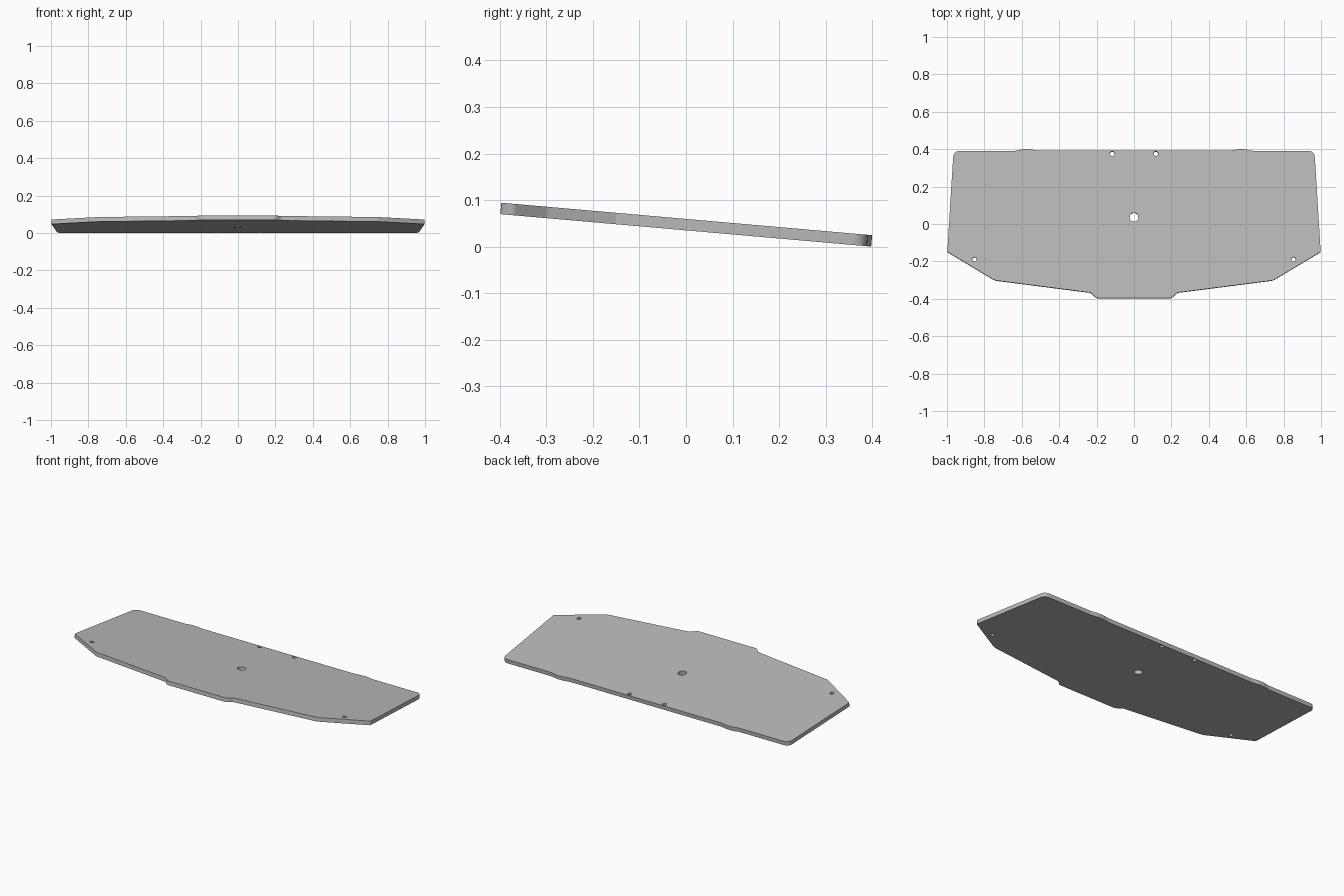
import bpy
import math
from mathutils import Vector

if "Cube" in bpy.data.objects:
    bpy.data.objects.remove(bpy.data.objects["Cube"], do_unlink=True)

TILT = math.radians(-5)
THICKNESS = 0.0245

grey = bpy.data.materials.new("plain_grey")
grey.use_nodes = True
grey.diffuse_color = (0.5, 0.5, 0.5, 1)
grey.node_tree.nodes["Principled BSDF"].inputs["Base Color"].default_value = (0.5, 0.5, 0.5, 1)


def rounded(corners, steps=6):
    """Round each (x, y, cut) corner of a closed outline with a small arc."""
    points = []
    for i, (x, y, cut) in enumerate(corners):
        p = Vector((x, y))
        if cut == 0:
            points.append(p)
            continue
        before = Vector(corners[i - 1][:2])
        after = Vector(corners[(i + 1) % len(corners)][:2])
        a = p + (before - p).normalized() * cut
        b = p + (after - p).normalized() * cut
        for k in range(steps + 1):
            t = k / steps
            points.append(a * (1 - t) ** 2 + p * 2 * t * (1 - t) + b * t * t)
    return points


def circle(x, y, radius, sides=24):
    turns = [math.tau * i / sides for i in range(sides)]
    return [Vector((x + radius * math.cos(a), y + radius * math.sin(a))) for a in turns]


def add_loop(curve, points):
    spline = curve.splines.new("POLY")
    spline.points.add(len(points) - 1)
    for target, p in zip(spline.points, points):
        target.co = (p.x, p.y / math.cos(TILT), 0, 1)
    spline.use_cyclic_u = True


# Left half of the outline, front tab to back edge: x, y, corner rounding
half = [
    (0.20, -0.398, 0.012), (0.23, -0.368, 0.012), (0.745, -0.302, 0.015),
    (0.998, -0.15, 0.004), (0.965, 0.39, 0.035),
    (0.63, 0.39, 0.015), (0.595, 0.399, 0.015),
    (0.555, 0.399, 0.015), (0.515, 0.391, 0.015),
]
outline = half + [(-x, y, cut) for x, y, cut in reversed(half)]

# Flat plate with its holes
curve = bpy.data.curves.new("plate", "CURVE")
curve.dimensions = "2D"
curve.fill_mode = "BOTH"
curve.extrude = THICKNESS / 2
add_loop(curve, rounded(outline))
add_loop(curve, circle(0, 0.035, 0.024, 32))
for side in (-1, 1):
    add_loop(curve, circle(side * 0.117, 0.375, 0.012))
    add_loop(curve, circle(side * 0.853, -0.19, 0.012))
curve.materials.append(grey)

plate = bpy.data.objects.new("plate", curve)
bpy.context.collection.objects.link(plate)
bpy.ops.object.select_all(action="DESELECT")
plate.select_set(True)
bpy.context.view_layer.objects.active = plate
bpy.ops.object.convert(target="MESH")
plate = bpy.context.object
plate.name = "plate"

# Lean the plate down toward the back and rest it on the ground
plate.rotation_euler.x = TILT
bpy.context.view_layer.update()
plate.location.z = -min((plate.matrix_world @ v.co).z for v in plate.data.vertices)
bpy.ops.object.shade_smooth_by_angle(angle=math.radians(30))
